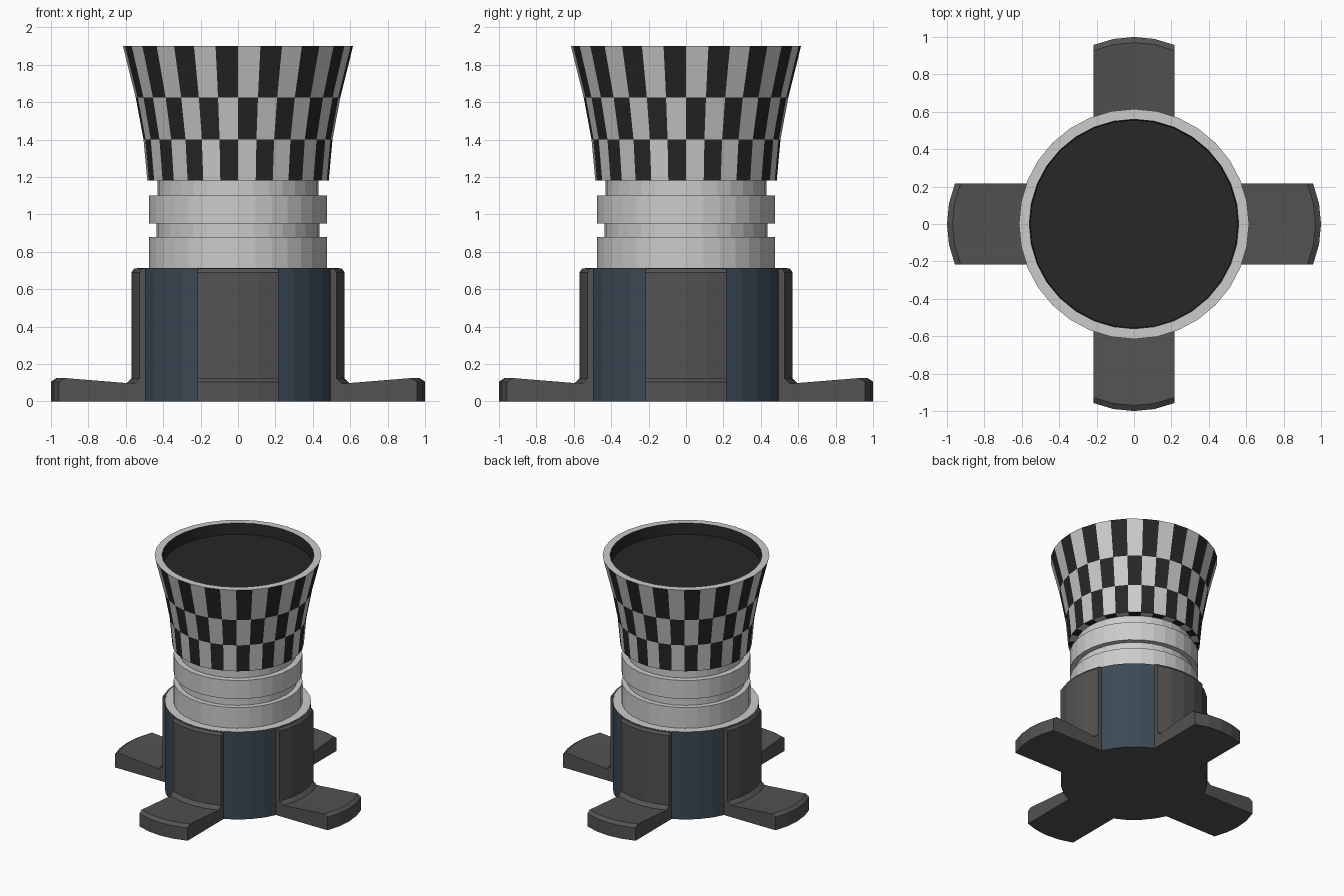
import bpy, bmesh
from math import sin, cos, pi, sqrt

if "Cube" in bpy.data.objects:
    bpy.data.objects.remove(bpy.data.objects["Cube"])

SIDES = 32


def material(name, rgb):
    m = bpy.data.materials.new(name)
    m.diffuse_color = (*rgb, 1)
    m.use_nodes = True
    m.node_tree.nodes["Principled BSDF"].inputs["Base Color"].default_value = m.diffuse_color
    return m


LIGHT = material("light_grey", (0.8, 0.8, 0.8))
BLACK = material("black", (0.02, 0.02, 0.02))
DARK = material("dark_grey", (0.085, 0.085, 0.085))
BLUE = material("dark_blue_grey", (0.045, 0.068, 0.09))


def finish(name, bm, mats):
    me = bpy.data.meshes.new(name)
    bm.to_mesh(me)
    bm.free()
    for m in mats:
        me.materials.append(m)
    ob = bpy.data.objects.new(name, me)
    bpy.context.collection.objects.link(ob)
    return ob


def revolve(name, profile, mats, pick=lambda row, col: 0):
    """Turn an (r, z) profile round z; pick gives the material per face."""
    bm = bmesh.new()
    rings = []
    for r, z in profile:
        angles = [2 * pi * c / SIDES - pi / 2 for c in range(SIDES)]
        rings.append([bm.verts.new((r * cos(a), r * sin(a), z)) for a in angles])
    for row, (lo, hi) in enumerate(zip(rings, rings[1:])):
        for c in range(SIDES):
            d = (c + 1) % SIDES
            f = bm.faces.new((lo[c], lo[d], hi[d], hi[c]))
            f.material_index = pick(row, c)
    bmesh.ops.remove_doubles(bm, verts=bm.verts, dist=1e-5)
    return finish(name, bm, mats)


# base drum: dark underside, blue-grey wall, light top deck
revolve("base_drum", [(0, 0), (0.54, 0), (0.54, 0.712), (0.46, 0.712)],
        [DARK, BLUE, LIGHT], lambda row, c: row)

# grooved neck
revolve("grooved_neck",
        [(0.475, 0.71), (0.475, 0.88), (0.435, 0.88), (0.435, 0.95),
         (0.475, 0.95), (0.475, 1.10), (0.43, 1.10), (0.43, 1.18)], [LIGHT])


# flared checkered head with plain rim and dark recess
def checker(row, col):
    if row < 4:
        return (row + col) % 2
    return 0 if row == 4 else 1


revolve("checkered_head",
        [(0.43, 1.18), (0.485, 1.18), (0.505, 1.40), (0.547, 1.625),
         (0.615, 1.90), (0.56, 1.90), (0.555, 1.81), (0, 1.81)],
        [LIGHT, BLACK], lambda row, c: checker(row, c + 1))


# L-shaped legs: curved plate against the drum with a foot reaching out
LEG = [(0.53, 0), (1.0, 0), (1.0, 0.105), (0.97, 0.125), (0.60, 0.095),
       (0.57, 0.122), (0.57, 0.69), (0.555, 0.71), (0.53, 0.71)]
STATIONS = [-0.217, -0.11, 0, 0.11, 0.217]


def leg(name, turn):
    bm = bmesh.new()
    loops = []
    for s in STATIONS:
        sag = 0.57 - sqrt(0.57 ** 2 - s * s)
        loops.append([bm.verts.new(((r - sag) * cos(turn) - s * sin(turn),
                                    (r - sag) * sin(turn) + s * cos(turn), z))
                      for r, z in LEG])
    n = len(LEG)
    for a, b in zip(loops, loops[1:]):
        for i in range(n):
            j = (i + 1) % n
            bm.faces.new((a[i], a[j], b[j], b[i]))
    bm.faces.new(loops[0])
    bm.faces.new(loops[-1][::-1])
    bmesh.ops.recalc_face_normals(bm, faces=bm.faces)
    finish(name, bm, [DARK])


for k, side in enumerate(("right", "back", "left", "front")):
    leg(side + "_leg", k * pi / 2)
